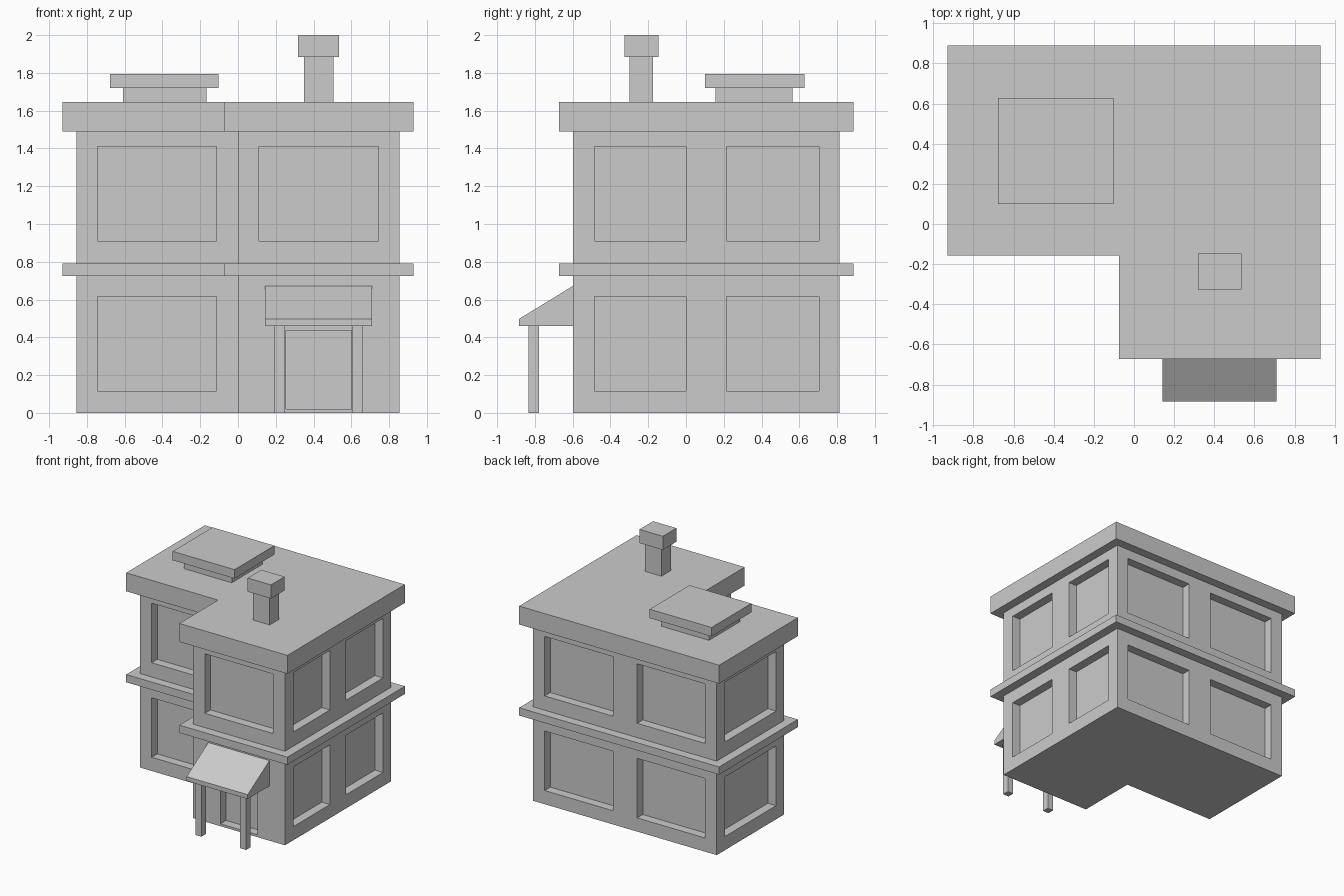
import bpy, bmesh
from mathutils import Vector

cube = bpy.data.objects.get("Cube")
if cube:
    bpy.data.objects.remove(cube, do_unlink=True)

stone = bpy.data.materials.new("plain grey")
stone.use_nodes = True
GREY = (0.6, 0.6, 0.6, 1)
stone.diffuse_color = GREY
stone.node_tree.nodes["Principled BSDF"].inputs["Base Color"].default_value = GREY


def finish(name, bm):
    bmesh.ops.recalc_face_normals(bm, faces=bm.faces)
    mesh = bpy.data.meshes.new(name)
    bm.to_mesh(mesh)
    bm.free()
    mesh.materials.append(stone)
    obj = bpy.data.objects.new(name, mesh)
    bpy.context.collection.objects.link(obj)
    return obj


def add_box(bm, x, y, z):
    verts = bmesh.ops.create_cube(bm, size=1)["verts"]
    for v in verts:
        v.co = Vector([(r[0] + r[1]) / 2 + c * (r[1] - r[0])
                       for c, r in zip(v.co, (x, y, z))])


def box(name, x, y, z):
    bm = bmesh.new()
    add_box(bm, x, y, z)
    return finish(name, bm)


def prism(bm, points, direction):
    """Extrude a flat outline along a direction and return the far face."""
    base = bm.faces.new([bm.verts.new(p) for p in points])
    ext = bmesh.ops.extrude_face_region(bm, geom=[base], use_keep_orig=True)["geom"]
    bmesh.ops.translate(bm, vec=direction,
                        verts=[g for g in ext if isinstance(g, bmesh.types.BMVert)])
    return next(g for g in ext if isinstance(g, bmesh.types.BMFace))


# L-shaped plan
SIDE, FRONT, BACK, STEP = 0.855, -0.597, 0.813, -0.082
FLOOR_WINDOWS = ((0.115, 0.615), (0.91, 1.41))
DEPTH = 0.075


def l_shape(name, low, high, out=0.0, rim=None):
    outline = [(-SIDE - out, BACK + out), (-SIDE - out, STEP - out), (-out, STEP - out),
               (-out, FRONT - out), (SIDE + out, FRONT - out), (SIDE + out, BACK + out)]
    bm = bmesh.new()
    top = prism(bm, [(x, y, low) for x, y in outline], (0, 0, high - low))
    if rim:
        bmesh.ops.recalc_face_normals(bm, faces=bm.faces)
        bmesh.ops.inset_region(bm, faces=[top], thickness=rim, use_even_offset=True)
        # Separate sunken floor with vertical parapet sides
        ext = bmesh.ops.extrude_face_region(bm, geom=[top])["geom"]
        bmesh.ops.translate(bm, vec=(0, 0, -DEPTH),
                            verts=[g for g in ext if isinstance(g, bmesh.types.BMVert)])
    return finish(name, bm)


walls = l_shape("walls", 0, 1.5)
l_shape("middle_ledge", 0.725, 0.79, 0.075)
l_shape("roof_parapet", 1.49, 1.645, 0.075, rim=0.178)

# Window and door recesses
bm = bmesh.new()
LEFT_BAY, RIGHT_BAY = (-0.745, -0.115), (0.11, 0.745)


def across(y, inward, spans, z):
    for x in spans:
        add_box(bm, x, sorted((y - inward * 0.05, y + inward * DEPTH)), z)


def along(x, inward, spans, z):
    for y in spans:
        add_box(bm, sorted((x - inward * 0.05, x + inward * DEPTH)), y, z)


for z in FLOOR_WINDOWS:
    across(STEP, 1, [LEFT_BAY], z)
    across(BACK, -1, [LEFT_BAY, RIGHT_BAY], z)
    along(SIDE, -1, [(-0.485, 0.0), (0.215, 0.705)], z)
    along(-SIDE, 1, [(0.025, 0.705)], z)
    along(0, 1, [(-0.485, -0.195)], z)
across(FRONT, 1, [RIGHT_BAY], FLOOR_WINDOWS[1])
across(FRONT, 1, [(0.255, 0.6)], (0.02, 0.435))
cutter = finish("recess_cutter", bm)
cutter.hide_render = True

cut = walls.modifiers.new("recesses", "BOOLEAN")
cut.operation = "DIFFERENCE"
cut.solver = "EXACT"
cut.object = cutter
bpy.context.view_layer.objects.active = walls
bpy.ops.object.modifier_apply(modifier=cut.name)
bpy.data.objects.remove(cutter, do_unlink=True)

# Porch
bm = bmesh.new()
profile = [(FRONT, 0.46), (-0.885, 0.46), (-0.885, 0.497), (FRONT, 0.673)]
prism(bm, [(0.142, y, z) for y, z in profile], (0.568, 0, 0))
finish("porch_awning", bm)
for name, x in (("right_porch_post", 0.19), ("left_porch_post", 0.605)):
    box(name, (x, x + 0.055), (-0.835, -0.777), (0, 0.465))

# Roof structures
box("chimney_stack", (0.35, 0.505), (-0.3, -0.175), (1.55, 1.89))
box("chimney_cap", (0.318, 0.535), (-0.326, -0.146), (1.885, 2.0))
box("roof_hatch_base", (-0.61, -0.168), (0.157, 0.565), (1.55, 1.725))
box("roof_hatch_lid", (-0.677, -0.102), (0.1, 0.628), (1.72, 1.795))
